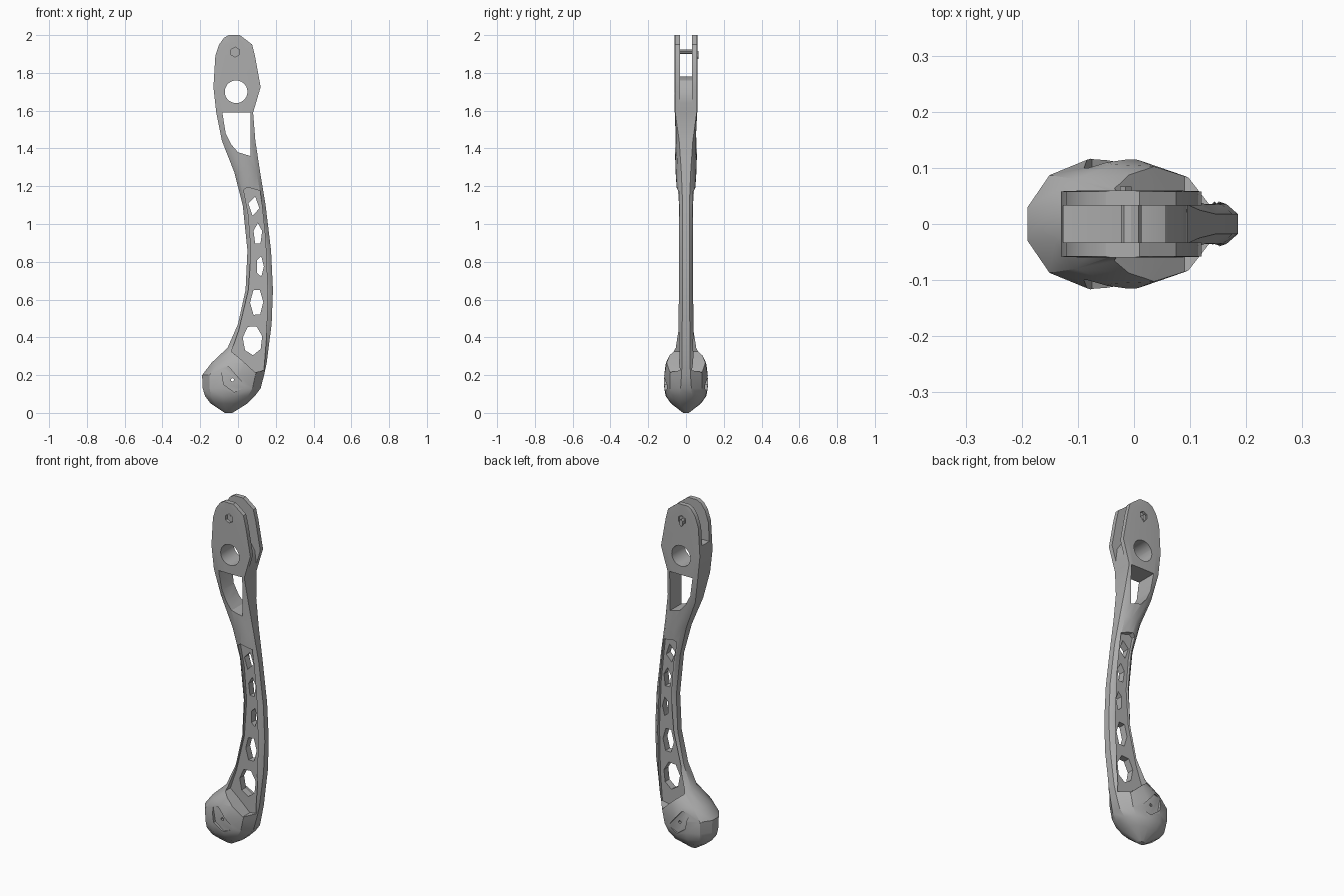
import bpy, bmesh, math

if "Cube" in bpy.data.objects:
    bpy.data.objects.remove(bpy.data.objects["Cube"], do_unlink=True)

metal = bpy.data.materials.new("grey metal")
metal.use_nodes = True
GREY = (0.42, 0.42, 0.42, 1)
metal.diffuse_color = GREY
metal.node_tree.nodes["Principled BSDF"].inputs["Base Color"].default_value = GREY


def make_object(name, bm):
    bmesh.ops.recalc_face_normals(bm, faces=bm.faces)
    mesh = bpy.data.meshes.new(name)
    bm.to_mesh(mesh)
    bm.free()
    mesh.materials.append(metal)
    obj = bpy.data.objects.new(name, mesh)
    bpy.context.collection.objects.link(obj)
    return obj


def prism(name, outline, y0, y1):
    """Extrude an (x, z) outline from y0 to y1."""
    bm = bmesh.new()
    face = bm.faces.new([bm.verts.new((x, y0, z)) for x, z in outline])
    moved = bmesh.ops.extrude_face_region(bm, geom=[face])["geom"]
    verts = [v for v in moved if isinstance(v, bmesh.types.BMVert)]
    bmesh.ops.translate(bm, verts=verts, vec=(0, y1 - y0, 0))
    return make_object(name, bm)


def ring(cx, cz, rx, rz, sides, turn=0.0):
    angles = [math.tau * i / sides + turn for i in range(sides)]
    return [(cx + rx * math.sin(a), cz + rz * math.cos(a)) for a in angles]


def cut(target, outline, y0, y1):
    cutter = prism("cutter", outline, y0, y1)
    cutter.hide_render = True
    mod = target.modifiers.new("cut", "BOOLEAN")
    mod.operation, mod.solver, mod.object = "DIFFERENCE", "EXACT", cutter
    bpy.context.view_layer.objects.active = target
    bpy.ops.object.modifier_apply(modifier=mod.name)
    bpy.data.objects.remove(cutter, do_unlink=True)


def cut_both_sides(target, outline, depth):
    cut(target, outline, depth, 0.3)
    cut(target, outline, -0.3, -depth)


# Stations: height, left x, right x, half depth, left and right end flatness
STATIONS = [
    (0.0, -.07, -.03, .015, .5, .5),
    (.05, -.145, .05, .08, .4, .4),
    (.09, -.175, .09, .108, .3, .3),
    (.13, -.187, .12, .115, .25, .25),
    (.2, -.19, .138, .118, .25, .2),
    (.265, -.14, .152, .106, .3, .2),
    (.345, -.055, .162, .068, .4, .3),
    (.47, 0, .178, .05, .4, .4),
    (.65, .04, .185, .045, .4, .4),
    (.86, .05, .175, .044, .4, .4),
    (1.1, .025, .146, .044, .4, .4),
    (1.275, -.02, .117, .055, .45, .45),
    (1.44, -.085, .092, .06, .6, .6),
    (1.59, -.115, .08, .06, .95, .95),
    (1.725, -.13, .12, .06, .97, .97),
    (1.89, -.12, .09, .06, .97, .97),
    (1.95, -.1, .075, .06, .97, .97),
    (1.985, -.075, .03, .06, .97, .97),
    (2.0, -.05, .01, .06, .97, .97),
]


def section(z, xl, xr, depth, el, er):
    def mid(e):
        return e + (1 - e) * .65
    side = [(0, el), (.12, mid(el)), (.35, 1), (.6, .97 if er < .9 else 1),
            (.86, mid(er)), (1, er)]
    half = [(xl + (xr - xl) * t, depth * f, z) for t, f in side]
    return half + [(x, -y, z) for x, y, z in reversed(half)]


# Lever body: lofted from the round tip up to the flat head
bm = bmesh.new()
loops = [[bm.verts.new(p) for p in section(*s)] for s in STATIONS]
for a, b in zip(loops, loops[1:]):
    for i in range(len(a)):
        j = (i + 1) % len(a)
        bm.faces.new((a[i], a[j], b[j], b[i]))
bm.faces.new(loops[0])
bm.faces.new(loops[-1])
body = make_object("lever_body", bm)

# Fork slot in the head, with a rounded step beside the pivot
cut(body, [(-.3, 1.78), (.01, 1.78), (.055, 1.76), (.085, 1.715), (.095, 1.64),
           (.3, 1.64), (.3, 2.2), (-.3, 2.2)], -.033, .033)

# Pivot hole and the tapered window below it
cut(body, ring(-.01, 1.7, .06, .06, 28), -.3, .3)
cut(body, [(-.083, 1.59), (.065, 1.59), (.065, 1.36), (.0, 1.38),
           (-.035, 1.42), (-.065, 1.48)], -.3, .3)

# Long side pockets that leave a thin web
cut_both_sides(body, [(.03, 1.18), (.05, 1.195), (.118, 1.175), (.145, .92),
                      (.156, .65), (.15, .39), (.137, .225), (.09, .215),
                      (.02, .28), (-.035, .325), (.005, .44), (.055, .65),
                      (.07, .86), (.055, 1.05)], .02)

# Lightening holes through the web
for hole in [(.084, 1.095, .03, .053, 4, .25), (.105, .945, .024, .06, 5, 0),
             (.117, .775, .02, .057, 5, .3), (.099, .585, .035, .075, 6, .5),
             (.077, .385, .053, .08, 7, .4)]:
    cut(body, ring(*hole), -.3, .3)

# Shallow recess and tiny bore in the round tip
cut_both_sides(body, [(-.09, .235), (-.05, .245), (.045, .135), (-.02, .11),
                      (-.075, .15)], .1)
cut(body, ring(-.03, .175, .009, .009, 6), -.3, .3)

# Screw sockets near the top of the head
cut_both_sides(body, ring(-.015, 1.91, .026, .026, 6), .045)

# Thin cross pin between the fork cheeks, and its small end nub
prism("cross_pin", ring(-.005, 1.912, .018, .012, 8), -.047, .047)
prism("pin_nub", ring(-.015, 1.895, .012, .022, 6), .044, .067)

for obj in bpy.data.objects:
    if obj.type == "MESH" and metal.name in obj.data.materials:
        bpy.ops.object.select_all(action="DESELECT")
        obj.select_set(True)
        bpy.context.view_layer.objects.active = obj
        bpy.ops.object.shade_smooth_by_angle(angle=math.radians(30))
